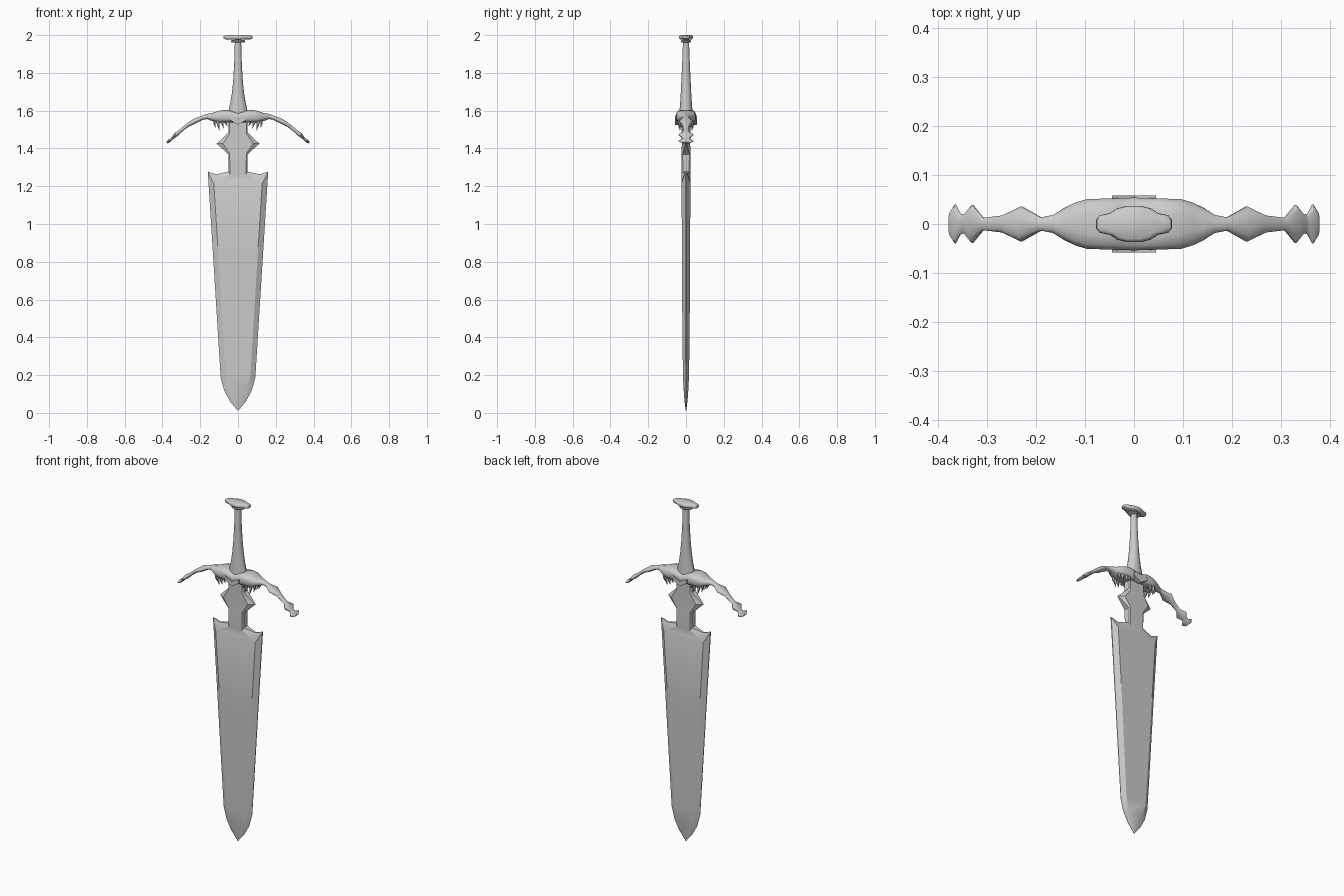
import bpy, math
from mathutils import Vector


def make(name, verts, faces, angle=35):
    me = bpy.data.meshes.new(name)
    me.from_pydata([tuple(v) for v in verts], [], faces)
    me.validate()
    ob = bpy.data.objects.new(name, me)
    bpy.context.collection.objects.link(ob)
    bpy.ops.object.select_all(action='DESELECT')
    bpy.context.view_layer.objects.active = ob
    ob.select_set(True)
    bpy.ops.object.mode_set(mode='EDIT')
    bpy.ops.mesh.select_all(action='SELECT')
    bpy.ops.mesh.normals_make_consistent(inside=False)
    bpy.ops.object.mode_set(mode='OBJECT')
    bpy.ops.object.shade_smooth_by_angle(angle=math.radians(angle))
    return ob


def loft(name, rings, angle=35):
    n = len(rings[0])
    verts = [v for r in rings for v in r]
    faces = [(i * n + j, i * n + (j + 1) % n, (i + 1) * n + (j + 1) % n, (i + 1) * n + j)
             for i in range(len(rings) - 1) for j in range(n)]
    faces += [tuple(range(n))[::-1], tuple(range(len(verts) - n, len(verts)))]
    return make(name, verts, faces, angle)


def oval(n, p=1.0):
    """Unit oval; p below 1 makes it boxier."""
    pts = []
    for k in range(n):
        a = 2 * math.pi * (k + 0.5) / n
        c, s = math.cos(a), math.sin(a)
        pts.append((math.copysign(abs(c) ** p, c), math.copysign(abs(s) ** p, s)))
    return pts


# Blade: (outer x, outer z, rim half thickness, inner x, inner z, half thickness)
blade = [
    (0.000, 0.010, 0.001, 0.000, 0.045, 0.006),
    (0.042, 0.060, 0.001, 0.022, 0.075, 0.009),
    (0.074, 0.120, 0.001, 0.050, 0.130, 0.013),
    (0.092, 0.190, 0.001, 0.066, 0.200, 0.016),
    (0.105, 0.400, 0.002, 0.078, 0.400, 0.019),
    (0.133, 0.850, 0.002, 0.105, 0.850, 0.022),
    (0.160, 1.278, 0.003, 0.128, 1.215, 0.023),
    (0.115, 1.263, 0.004, 0.108, 1.228, 0.023),
    (0.050, 1.278, 0.016, 0.043, 1.262, 0.024),
    (0.050, 1.368, 0.018, 0.044, 1.372, 0.024),
    (0.113, 1.425, 0.003, 0.080, 1.425, 0.022),
    (0.050, 1.485, 0.018, 0.044, 1.480, 0.024),
    (0.050, 1.580, 0.018, 0.044, 1.580, 0.024),
]
verts, faces = [], []
for ox, oz, oy, ix, iz, iy in blade:
    for s in (1, -1):
        verts += [(s * ox, -oy, oz), (s * ox, oy, oz), (s * ix, -iy, iz), (s * ix, iy, iz)]
for i in range(len(blade) - 1):
    a, b = i * 8, i * 8 + 8
    for o in (0, 4):
        for p, q in ((0, 1), (0, 2), (1, 3)):
            faces.append((a + o + p, a + o + q, b + o + q, b + o + p))
    for k in (2, 3):
        faces.append((a + k, a + k + 4, b + k + 4, b + k))
for a in (0, len(blade) * 8 - 8):
    faces.append((a, a + 2, a + 6, a + 4))
    faces.append((a, a + 4, a + 5, a + 1))
    faces.append((a + 1, a + 5, a + 7, a + 3))
bl = make("blade", verts, faces, 25)
bpy.ops.object.mode_set(mode='EDIT')
bpy.ops.mesh.select_all(action='SELECT')
bpy.ops.mesh.remove_doubles(threshold=0.0005)
bpy.ops.mesh.normals_make_consistent(inside=False)
bpy.ops.object.mode_set(mode='OBJECT')

# Crossguard: (x, centre z, half depth, half thickness, boxiness)
arm = [
    (0.000, 1.562, 0.055, 0.026, 0.6), (0.030, 1.567, 0.054, 0.029, 0.6),
    (0.060, 1.570, 0.053, 0.035, 0.6), (0.095, 1.568, 0.052, 0.034, 0.7),
    (0.120, 1.566, 0.045, 0.028, 0.8), (0.142, 1.567, 0.034, 0.020, 0.9),
    (0.165, 1.569, 0.019, 0.014, 1), (0.190, 1.562, 0.014, 0.011, 1),
    (0.230, 1.544, 0.037, 0.014, 1), (0.268, 1.522, 0.018, 0.010, 1),
    (0.308, 1.490, 0.013, 0.009, 1), (0.330, 1.472, 0.040, 0.012, 1),
    (0.347, 1.455, 0.019, 0.007, 1), (0.355, 1.447, 0.022, 0.007, 1),
    (0.365, 1.440, 0.041, 0.009, 1), (0.376, 1.430, 0.024, 0.005, 1),
]
path = [(-p[0],) + p[1:] for p in arm[:0:-1]] + arm
rings = []
for i, (x, z, hy, hn, p) in enumerate(path):
    a, b = path[max(i - 1, 0)], path[min(i + 1, len(path) - 1)]
    t = Vector((b[0] - a[0], 0, b[1] - a[1])).normalized()
    nrm = Vector((-t.z, 0, t.x))
    rings.append([Vector((x, 0, z)) + Vector((0, hy * u, 0)) + nrm * hn * v for u, v in oval(12, p)])
loft("crossguard", rings, 50)

# Fangs under the guard and a chevron on each face
for sx in (1, -1):
    for sy in (1, -1):
        for k, (x, y, tip, r) in enumerate(((0.122, 0.024, 1.510, 0.009),
                                            (0.103, 0.032, 1.495, 0.011),
                                            (0.080, 0.036, 1.505, 0.010),
                                            (0.060, 0.036, 1.520, 0.008))):
            levels = ((1.555, r, 0), (1.53, r * 0.75, 0.003), (tip, 0.001, -0.004))
            loft(f"fang_{k}", [[(sx * (x + d + w * u), sy * y + w * v, z) for u, v in oval(6)]
                               for z, w, d in levels], 50)
for sy in (1, -1):
    outline = [(0, 1.525), (0.045, 1.552), (0.045, 1.575), (0, 1.553), (-0.045, 1.575), (-0.045, 1.552)]
    loft("chevron", [[(x, sy * y, z) for x, z in outline] for y in (0.035, 0.058)], 30)

# Grip and collar ring
grip = [(1.575, .054, .036), (1.61, .049, .034), (1.65, .040, .031), (1.70, .032, .028),
        (1.76, .026, .025), (1.84, .021, .021), (1.92, .018, .018), (1.985, .017, .016)]
loft("grip", [[(rx * u, ry * v, z) for u, v in oval(16)] for z, rx, ry in grip], 40)
loft("collar", [[(r * u, 0.72 * r * v, z) for u, v in oval(16)]
                for z, r in ((1.960, .032), (1.964, .038), (1.970, .038), (1.974, .030))], 40)

# Pommel: a flat lens-shaped plate with blunt ends
quarter = [(.078, .008), (.070, .018), (.050, .022), (.034, .032), (.015, .037)]
half = quarter + [(-x, y) for x, y in quarter[::-1]]
plan = half + [(-x, -y) for x, y in half]
loft("pommel", [[(x * s, y * s, z) for x, y in plan]
                for z, s in ((1.977, .80), (1.982, .97), (1.988, 1), (1.995, .97), (2.0, .82))], 45)
